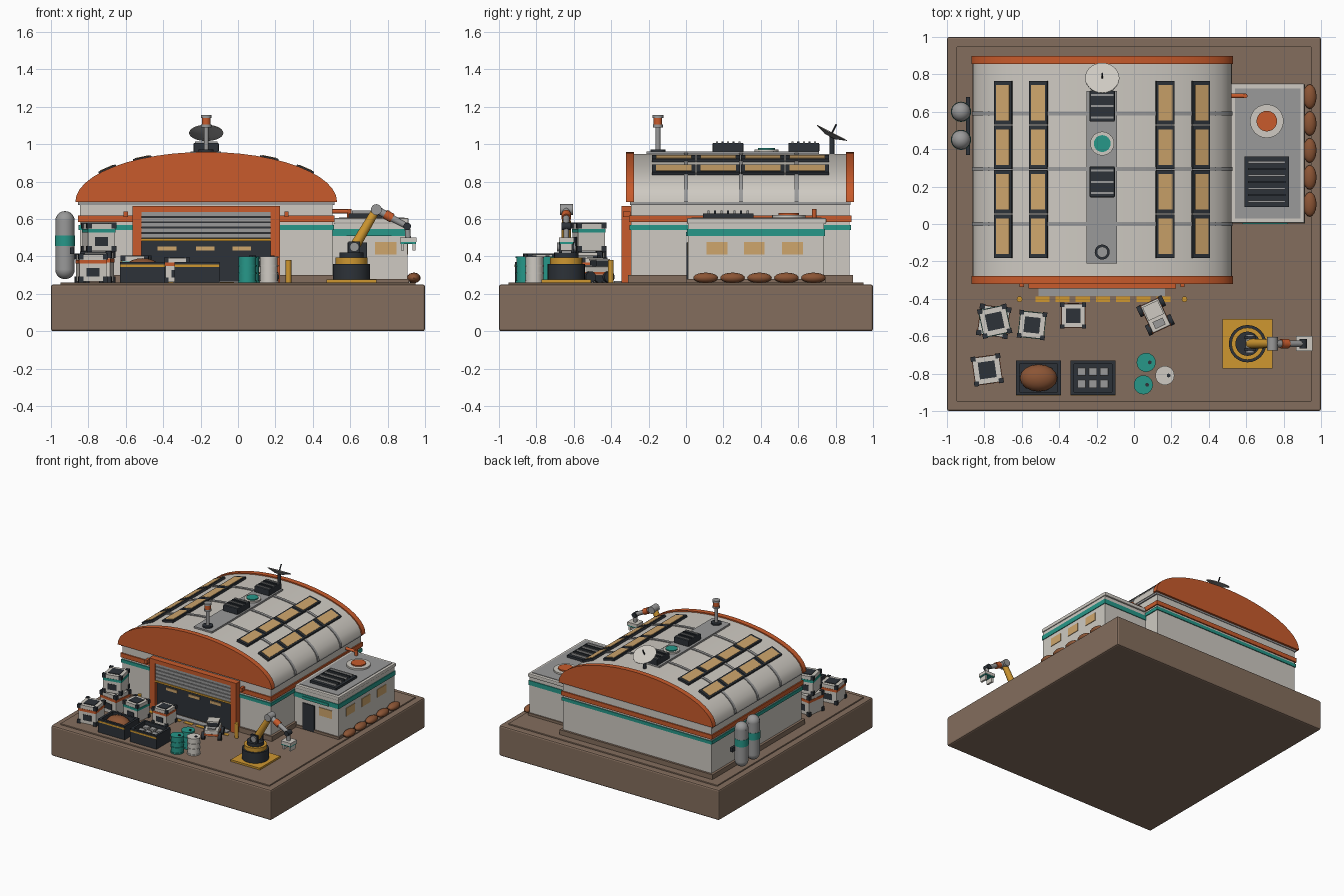
import bpy
import bmesh
import math
from mathutils import Matrix, Vector

cube = bpy.data.objects.get("Cube")
if cube:
    bpy.data.objects.remove(cube, do_unlink=True)


def material(name, *rgb):
    mat = bpy.data.materials.new(name)
    mat.use_nodes = True
    mat.diffuse_color = (*rgb, 1)
    mat.node_tree.nodes["Principled BSDF"].inputs["Base Color"].default_value = (*rgb, 1)
    return mat


earth = material("earth brown", .23, .155, .11)
white = material("warm white", .62, .59, .54)
orange = material("burnt orange", .58, .105, .025)
teal = material("teal", .02, .31, .25)
dark = material("charcoal", .026, .032, .04)
yellow = material("safety yellow", .62, .31, .03)
tan = material("lit window tan", .62, .38, .15)
grey = material("metal grey", .32, .32, .32)
rust = material("ore brown", .26, .09, .035)

HERE = Matrix.Identity(4)
GROUND = .26


def finish(name, mat, bm, at=HERE, smooth=False, bevel=0):
    bmesh.ops.recalc_face_normals(bm, faces=bm.faces)
    mesh = bpy.data.meshes.new(name)
    bm.to_mesh(mesh)
    bm.free()
    mesh.materials.append(mat)
    obj = bpy.data.objects.new(name, mesh)
    bpy.context.collection.objects.link(obj)
    obj.matrix_world = at
    if bevel:
        mod = obj.modifiers.new("soft edges", 'BEVEL')
        mod.width, mod.segments = bevel, 2
    if smooth:
        bpy.ops.object.select_all(action='DESELECT')
        obj.select_set(True)
        bpy.context.view_layer.objects.active = obj
        bpy.ops.object.shade_smooth_by_angle(angle=math.radians(35))
    return obj


def box(name, mat, xs, ys, zs, at=HERE, bevel=0):
    lo, hi = Vector((xs[0], ys[0], zs[0])), Vector((xs[1], ys[1], zs[1]))
    bm = bmesh.new()
    bmesh.ops.create_cube(bm, size=1)
    for v in bm.verts:
        v.co = (lo + hi) / 2 + v.co * (hi - lo)
    return finish(name, mat, bm, at, bevel=bevel)


def block(name, mat, centre, size, at=HERE, bevel=0):
    spans = [(c - s / 2, c + s / 2) for c, s in zip(centre, size)]
    return box(name, mat, *spans, at, bevel)


def rod(name, mat, start, end, r, r_end=None, at=HERE, sides=20):
    start, end = Vector(start), Vector(end)
    bm = bmesh.new()
    bmesh.ops.create_cone(bm, cap_ends=True, segments=sides, radius1=r,
                          radius2=r if r_end is None else r_end, depth=(end - start).length)
    turn = (end - start).to_track_quat('Z', 'Y').to_matrix().to_4x4()
    bm.transform(Matrix.Translation((start + end) / 2) @ turn)
    return finish(name, mat, bm, at, smooth=True)


def disc(name, mat, x, y, z0, z1, r, at=HERE):
    return rod(name, mat, (x, y, z0), (x, y, z1), r, at=at, sides=24)


def ball(name, mat, centre, radii, smooth=True):
    bm = bmesh.new()
    bmesh.ops.create_uvsphere(bm, u_segments=16, v_segments=10, radius=1)
    bm.transform(Matrix.Translation(centre) @ Matrix.Diagonal((*radii, 1)))
    return finish(name, mat, bm, smooth=smooth)


def spot(x, y, degrees=0, z=GROUND):
    return Matrix.Translation((x, y, z)) @ Matrix.Rotation(math.radians(degrees), 4, 'Z')


# Vaulted roof helpers
MID, HALF, RISE, EAVE = -.17, .69, .258, .69


def arch(name, mat, y0, y1, grow=0):
    bm = bmesh.new()
    ring = []
    for i in range(25):
        a = math.pi * i / 24
        ring.append(bm.verts.new((MID + (HALF + grow) * math.cos(a), y0,
                                  EAVE + (RISE + grow) * math.sin(a))))
    face = bm.faces.new(ring)
    out = bmesh.ops.extrude_face_region(bm, geom=[face])
    for v in out["geom"]:
        if isinstance(v, bmesh.types.BMVert):
            v.co.y = y1
    return finish(name, mat, bm, smooth=True)


def on_roof(x, y):
    t = (x - MID) / HALF
    h = math.sqrt(1 - t * t)
    tilt = math.atan(RISE * t / (HALF * h))
    return Matrix.Translation((x, y, EAVE + RISE * h)) @ Matrix.Rotation(tilt, 4, 'Y')


# Ground slab
box("ground_slab", earth, (-1, 1), (-1, 1), (0, .25), bevel=.012)
box("ground_top", earth, (-.95, .95), (-.95, .95), (.24, GROUND), bevel=.004)

# Main hall
box("hall_plinth", earth, (-.865, .525), (-.31, .892), (.25, .3))
box("hall_walls", white, (-.845, .505), (-.295, .875), (.25, .685))
box("hall_orange_band", orange, (-.855, .515), (-.305, .885), (.583, .618))
box("hall_teal_band", teal, (-.852, .512), (-.302, .882), (.54, .567))
box("hall_eave", grey, (-.855, .515), (-.3, .88), (.675, .692))
arch("roof_vault", white, -.29, .87)
for y in (0, .295, .59):
    arch("roof_rib", grey, y - .011, y + .011, .007)
for y in (-.32, .855):
    arch("roof_end_cap", orange, y, y + .042, .01)

# Skylights laid along the vault
for x in (-.695, -.51, .165, .355):
    for i in range(4):
        at = on_roof(x, -.066 + .238 * i)
        block("skylight_frame", dark, (0, 0, .006), (.1, .234, .02), at)
        block("skylight_glass", tan, (0, 0, .016), (.076, .19, .006), at)

# Roof spine with vents, hatch, beacon and dish
box("roof_spine", grey, (-.255, -.09), (-.21, .71), (.93, .96))
for y in (.225, .63):
    block("roof_vent", dark, (MID, y, .982), (.135, .165, .05), bevel=.006)
    for i in range(5):
        block("roof_vent_slat", dark if i % 2 else grey, (MID, y - .06 + .03 * i, 1.008), (.12, .011, .01))
disc("hatch_ring", white, MID, .43, .955, .972, .064)
disc("hatch_lid", teal, MID, .43, .97, .98, .045)
disc("beacon_base", dark, MID, -.15, .955, .972, .04)
disc("beacon_pole", grey, MID, -.15, .96, 1.1, .013)
disc("beacon_collar", grey, MID, -.15, 1.09, 1.105, .027)
disc("beacon_lamp", orange, MID, -.15, 1.105, 1.14, .023)
disc("beacon_cap", grey, MID, -.15, 1.14, 1.155, .029)
rod("dish_mast", dark, (MID, .78, .93), (MID, .78, 1.05), .013)
aim = Vector((0, .46, .89))
focus = Vector((MID, .77, 1.04))
rod("dish_bowl", grey, focus, focus + aim * .022, .03, .092, sides=28)
rod("dish_face", white, focus + aim * .02, focus + aim * .025, .09, sides=28)
rod("dish_feed", dark, focus, focus + aim * .075, .005, sides=8)

# Hall gate
for x in (-.565, .175):
    box("gate_jamb", orange, (x, x + .05), (-.345, -.28), (.25, .67))
box("gate_lintel", orange, (-.565, .225), (-.345, -.28), (.638, .67))
box("gate_recess", dark, (-.52, .18), (-.316, -.28), (.26, .5))
for i in range(5):
    z = .498 + .029 * i
    box("shutter_slat", grey, (-.52, .18), (-.337, -.3), (z, z + .024))
box("shutter_back", dark, (-.52, .18), (-.325, -.29), (.49, .645))
box("shutter_edge", yellow, (-.52, .18), (-.34, -.3), (.482, .496))
for x in (-.38, -.175, .02):
    block("gate_light", tan, (x, -.318, .443), (.1, .008, .022))
box("gate_threshold", grey, (-.51, .165), (-.385, -.335), (.255, .268))
for i in range(7):
    block("hazard_dash", yellow, (-.49 + .108 * i, -.402, GROUND), (.075, .03, .006))
for x in (-.612, .27):
    disc("gate_bollard", yellow, x, -.402, .25, .38, .015)
for x in (-.6, .26):
    block("gate_lamp", orange, (x, -.318, .625), (.022, .04, .03))

# Side annex
box("annex_plinth", earth, (.5, .915), (.003, .747), (.25, .28))
box("annex_walls", white, (.5, .905), (.012, .737), (.25, .59))
box("annex_teal_band", teal, (.5, .911), (.006, .743), (.508, .545))
box("annex_roof", white, (.515, .912), (.005, .75), (.575, .605), bevel=.006)
box("annex_roof_deck", grey, (.54, .89), (.03, .725), (.6, .609))
box("annex_roof_vent", dark, (.59, .83), (.09, .36), (.605, .628))
for i in range(7):
    block("annex_vent_fin", dark if i % 2 else grey, (.71, .12 + .035 * i, .632), (.2, .011, .024))
disc("annex_fan_ring", white, .71, .55, .605, .622, .09)
disc("annex_fan_cap", orange, .71, .55, .62, .632, .055)
rod("annex_pipe", orange, (.5, .685, .64), (.595, .685, .64), .012)
disc("annex_pipe_drop", orange, .595, .685, .6, .652, .012)
for y in (.165, .365, .57):
    block("annex_window", tan, (.906, y, .443), (.008, .112, .066))
block("annex_front_window", tan, (.79, .011, .443), (.115, .008, .066))
box("annex_door", dark, (.585, .69), (.003, .02), (.26, .475))
box("annex_door_awning", teal, (.58, .82), (0, .02), (.508, .53))
for i in range(5):
    ball("boulder", rust, (.94, .105 + .144 * i, .285), (.036, .066, .028))

# Gas tanks on the far side
for y in (.45, .6):
    disc("tank_body", grey, -.925, y, .33, .59, .052)
    for z in (.33, .59):
        ball("tank_dome", grey, (-.925, y, z), (.052, .052, .052))
    disc("tank_band", teal, -.925, y, .455, .512, .054)
block("tank_bracket", dark, (-.888, .525, .43), (.022, .31, .035))


# Supply crates
def crate(x, y, degrees, s, stripe, z=GROUND):
    at = spot(x, y, degrees, z)
    block("crate_body", white, (0, 0, s / 2), (s * .94, s * .94, s * .94), at)
    block("crate_lid_panel", dark, (0, 0, s * .975), (s * .58, s * .58, s * .05), at)
    block("crate_stripe", stripe, (0, 0, s * .72), (s * .97, s * .97, s * .13), at)
    for sx in (-1, 1):
        block("crate_side_panel", dark, (0, sx * s * .47, s * .35), (s * .45, .006, s * .3), at)
        for sy in (-1, 1):
            for h in (.1, .9):
                block("crate_corner", dark, (sx * s * .43, sy * s * .43, s * h), (s * .17, s * .17, s * .2), at)


crate(-.75, -.52, -8, .165, orange)
crate(-.745, -.52, 12, .155, teal, GROUND + .165)
crate(-.545, -.54, -6, .145, teal)
crate(-.325, -.49, 0, .135, orange)
crate(-.785, -.78, 8, .155, orange)

# Ore bin and parts bin
for x in (-.51, -.22):
    at = spot(x, -.823)
    block("bin_floor", dark, (0, 0, .02), (.23, .18, .04), at)
    for s in (-1, 1):
        block("bin_long_side", dark, (0, s * .083, .055), (.24, .018, .11), at)
        block("bin_short_side", dark, (s * .111, 0, .055), (.018, .184, .11), at)
        block("bin_stripe", yellow, (0, s * .091, .09), (.24, .006, .014), at)
ball("ore_lump", rust, (-.51, -.823, .33), (.1, .073, .06))
for i in range(6):
    block("spare_part", grey, (-.28 + .06 * (i % 3), -.855 + .065 * (i // 3), .325), (.045, .045, .06), bevel=.004)

# Drums
for x, y, paint in ((.065, -.74, teal), (.05, -.86, teal), (.165, -.81, white)):
    disc("drum", paint, x, y, GROUND, .4, .047)
    for z in (.265, .31, .35, .395):
        disc("drum_hoop", paint, x, y, z - .005, z + .005, .051)
    disc("drum_bung", dark, x + .02, y, .4, .405, .01)

# Small rover
rover = spot(.115, -.49, 25)
block("rover_body", white, (0, 0, .06), (.105, .16, .05), rover, .006)
block("rover_cab", dark, (0, .03, .1), (.085, .075, .04), rover, .006)
block("rover_roof", white, (0, .03, .122), (.09, .08, .01), rover)
block("rover_stripe", orange, (0, 0, .05), (.109, .164, .014), rover)
block("rover_bed", grey, (0, -.045, .088), (.06, .04, .014), rover)
for sx in (-1, 1):
    for y in (-.055, .055):
        rod("rover_wheel", dark, (sx * .05, y, .03), (sx * .075, y, .03), .03, at=rover)

# Robot arm
AX, AY = .607, -.64
block("arm_plate", yellow, (AX, AY, .267), (.265, .265, .016))
disc("arm_base", dark, AX, AY, .27, .36, .1)
disc("arm_turntable", yellow, AX, AY, .355, .393, .086)
disc("arm_hub", dark, AX, AY, .39, .42, .065)
for s in (-1, 1):
    block("arm_shoulder_cheek", dark, (AX + .015, AY + s * .032, .44), (.06, .016, .08))
shoulder, elbow, wrist = (AX + .015, AY, .45), (.74, AY, .65), (.905, AY, .56)
rod("arm_shoulder_pin", grey, (AX + .015, AY - .05, .45), (AX + .015, AY + .05, .45), .025)
rod("arm_upper", yellow, shoulder, elbow, .028, .022)
rod("arm_elbow", grey, (.74, AY - .035, .65), (.74, AY + .035, .65), .029)
rod("arm_forearm", grey, elbow, wrist, .021, .016)
rod("arm_forearm_sleeve", orange, (.785, AY, .626), (.825, AY, .604), .025)
rod("arm_wrist", dark, (.905, AY - .025, .56), (.905, AY + .025, .56), .02)
rod("arm_wrist_drop", grey, wrist, (.91, AY, .49), .015)
block("gripper_palm", white, (.91, AY, .488), (.09, .08, .025))
block("gripper_band", teal, (.91, AY, .472), (.085, .075, .01))
for s in (-1, 1):
    block("gripper_finger", white, (.91 + s * .03, AY, .45), (.016, .06, .04))
